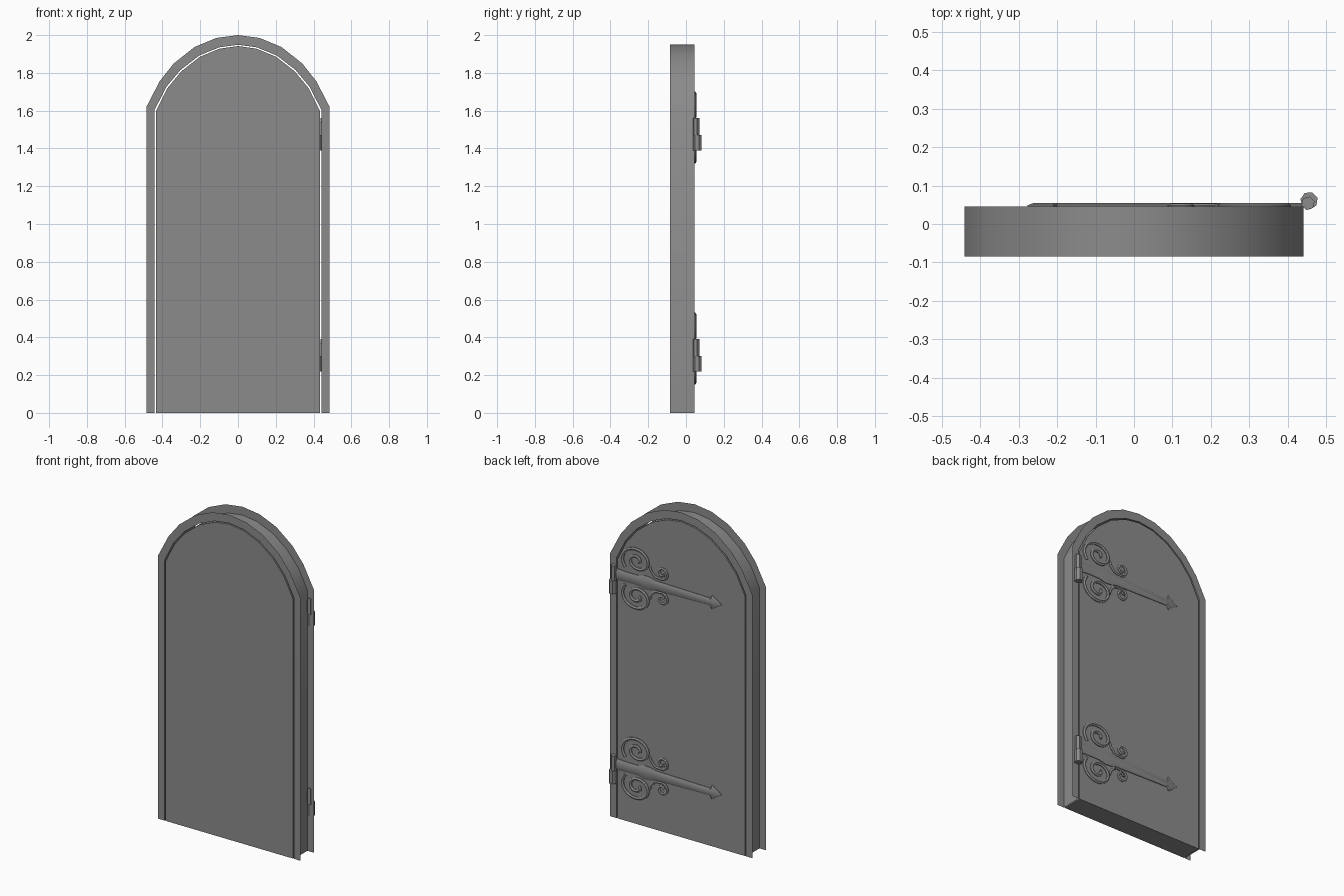
import bpy, bmesh
from math import radians, cos, sin, tau

cube = bpy.data.objects.get("Cube")
if cube:
    bpy.data.objects.remove(cube, do_unlink=True)

FRONT, BACK = -0.085, 0.045

gray = bpy.data.materials.new("plain gray")
gray.use_nodes = True
gray.diffuse_color = (0.26, 0.26, 0.26, 1)
gray.node_tree.nodes["Principled BSDF"].inputs["Base Color"].default_value = gray.diffuse_color


def smooth(ob):
    bpy.ops.object.select_all(action="DESELECT")
    ob.select_set(True)
    bpy.context.view_layer.objects.active = ob
    bpy.ops.object.shade_smooth_by_angle(angle=radians(30))


def loft(name, loops, closed, caps):
    """Bridge equal-length loops of points, optionally capping both ends."""
    bm = bmesh.new()
    rows = [[bm.verts.new(p) for p in loop] for loop in loops]
    n = len(rows[0])
    for a, b in zip(rows, rows[1:]):
        for i in range(n if closed else n - 1):
            j = (i + 1) % n
            bm.faces.new((a[i], a[j], b[j], b[i]))
    if caps:
        bm.faces.new(rows[0])
        bm.faces.new(rows[-1])
    bmesh.ops.recalc_face_normals(bm, faces=bm.faces)
    mesh = bpy.data.meshes.new(name)
    bm.to_mesh(mesh)
    bm.free()
    mesh.materials.append(gray)
    ob = bpy.data.objects.new(name, mesh)
    bpy.context.collection.objects.link(ob)
    smooth(ob)
    return ob


def arch(half):
    """Mirror the right half of an arch into a full open outline."""
    return half + [(-x, z) for x, z in reversed(half[:-1])]


def at_y(outline, y):
    return [(x, y, z) for x, z in outline]


# Frame: a channel open to the outside, with flat front and back flanges
outer = arch([(0.485, 0), (0.485, 1.62), (0.415, 1.755), (0.34, 1.85),
              (0.23, 1.937), (0.115, 1.985), (0, 2.0)])
inner_half = [(0.441, 0), (0.441, 1.605), (0.38, 1.725), (0.305, 1.815),
              (0.205, 1.892), (0.1, 1.935), (0, 1.949)]
inner = arch(inner_half)
loft("door_frame", [at_y(outer, FRONT), at_y(inner, FRONT),
                    at_y(inner, BACK), at_y(outer, BACK)], False, False)

# Door panel: a solid slab with a narrow gap to the frame
panel = arch([(x * 0.985, max(z - 0.007, 0)) for x, z in inner_half])
loft("door_panel", [at_y(panel, FRONT), at_y(panel, BACK)], True, True)


def spiral(cx, cz, r0, r1, start, turn, squash, steps):
    pts = []
    for i in range(steps + 1):
        t = i / steps
        r = r0 + (r1 - r0) * t
        a = radians(start + turn * t)
        pts.append((cx + r * cos(a), cz + squash * r * sin(a)))
    return pts


def scroll(name, pts, side, z, radius):
    """Round iron bar along a flat path, half sunk into the door."""
    curve = bpy.data.curves.new(name, "CURVE")
    curve.dimensions = "3D"
    curve.bevel_depth = radius
    curve.bevel_resolution = 1
    curve.use_fill_caps = True
    line = curve.splines.new("POLY")
    line.points.add(len(pts) - 1)
    for p, (x, h) in zip(line.points, pts):
        p.co = (x, 0, z + side * h, 1)
    curve.materials.append(gray)
    ob = bpy.data.objects.new(name, curve)
    bpy.context.collection.objects.link(ob)
    ob.location.y = BACK - 0.001
    bpy.ops.object.select_all(action="DESELECT")
    ob.select_set(True)
    bpy.context.view_layer.objects.active = ob
    bpy.ops.object.convert(target="MESH")
    smooth(bpy.context.object)


def barrel(name, x, y, r, z0, z1, sides):
    ring = [(x + r * cos(tau * i / sides + 0.3), y + r * sin(tau * i / sides + 0.3))
            for i in range(sides)]
    loft(name, [[(px, py, z) for px, py in ring] for z in (z0, z1)], True, True)


# Strap outline as (x, half height), from the barrel to the arrow tip
strap_half = [(0.445, 0.035), (0.36, 0.03), (0.29, 0.031), (0.25, 0.042),
              (0.21, 0.04), (0.17, 0.03), (-0.2, 0.022), (-0.21, 0.045)]


def strap(name, z):
    loops = []
    for y, k, tip in ((BACK - 0.002, 1, -0.277), (BACK + 0.004, 1, -0.277),
                      (BACK + 0.01, 0.6, -0.26)):
        top = [(x, y, z + h * k) for x, h in strap_half]
        low = [(x, y, z - h * k) for x, h in reversed(strap_half)]
        loops.append(top + [(tip, y, z)] + low)
    loft(name, loops, True, True)


big = spiral(0.3, 0.11, 0.106, 0.014, -40, 610, 0.82, 44)
small = [(0.217, 0.105), (0.205, 0.075), (0.185, 0.052), (0.165, 0.043)]
small += spiral(0.128, 0.08, 0.04, 0.01, -65, -470, 1, 28)

# Two matching hinges on the back of the door
for place, z in (("lower", 0.34), ("upper", 1.51)):
    strap(place + "_hinge_strap", z - 0.006)
    barrel(place + "_hinge_knuckle", 0.453, 0.054, 0.018, z - 0.05, z + 0.05, 6)
    barrel(place + "_hinge_pintle", 0.456, 0.061, 0.023, z - 0.12, z - 0.04, 7)
    for word, side in (("top", 1), ("bottom", -1)):
        scroll(f"{place}_hinge_{word}_large_scroll", big, side, z, 0.011)
        scroll(f"{place}_hinge_{word}_small_scroll", small, side, z, 0.009)
